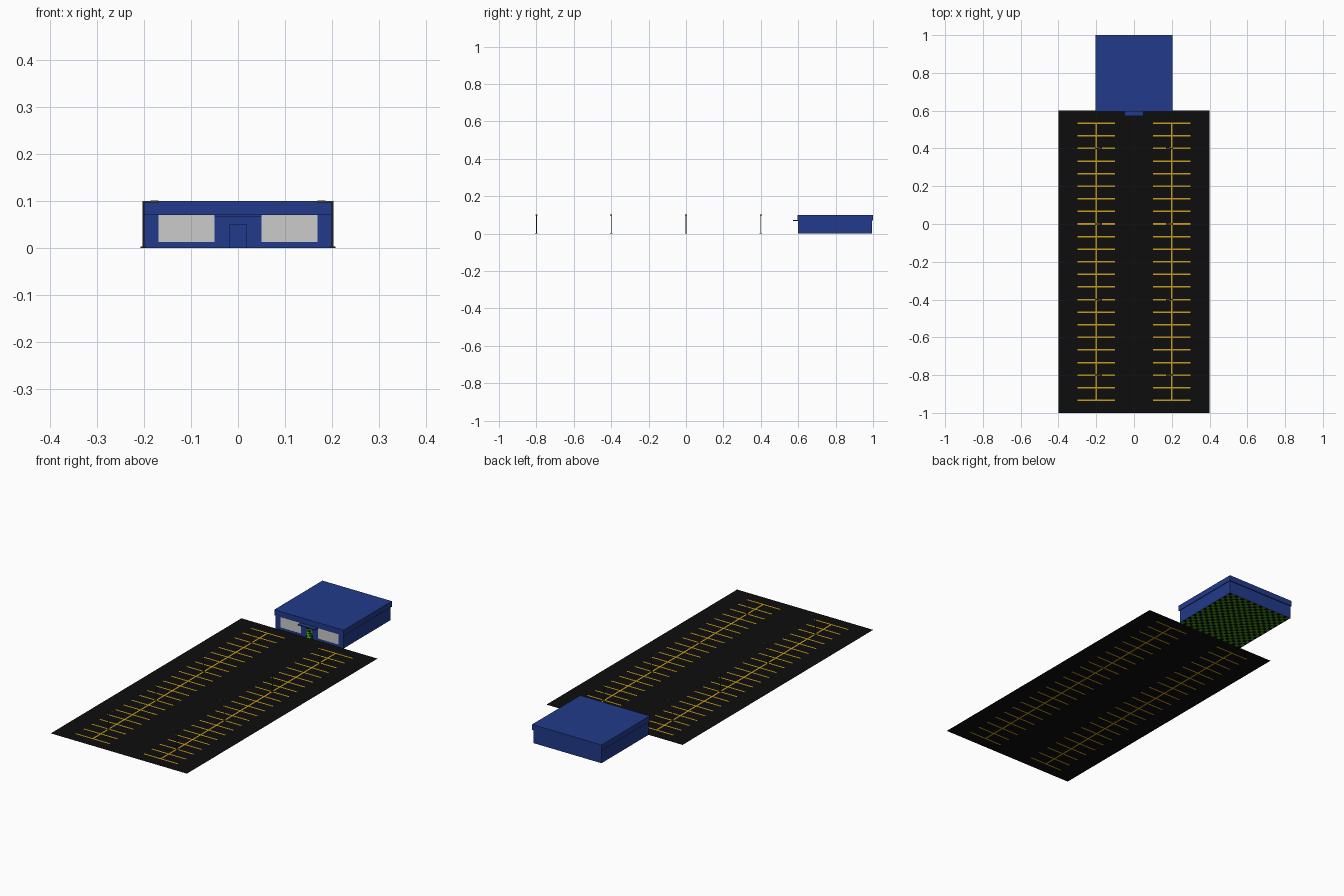
import bpy, bmesh, math
from mathutils import Vector, Matrix

if "Cube" in bpy.data.objects:
    bpy.data.objects.remove(bpy.data.objects["Cube"])


def material(name, rgb):
    m = bpy.data.materials.new(name)
    m.diffuse_color = (*rgb, 1)
    m.use_nodes = True
    m.node_tree.nodes["Principled BSDF"].inputs["Base Color"].default_value = m.diffuse_color
    return m


ASPHALT = material("black asphalt", (0.004, 0.004, 0.004))
YELLOW = material("yellow paint", (0.60, 0.34, 0.010))
BLUE = material("blue wall", (0.016, 0.043, 0.26))
GLASS = material("pale grey window", (0.60, 0.60, 0.60))
GREEN = material("green tile", (0.05, 0.32, 0.006))
METAL = material("dark grey metal", (0.055, 0.055, 0.055))


def finish(bm, name, mats):
    me = bpy.data.meshes.new(name)
    bm.to_mesh(me)
    bm.free()
    for m in mats:
        me.materials.append(m)
    ob = bpy.data.objects.new(name, me)
    bpy.context.collection.objects.link(ob)
    return ob


def add_box(bm, x0, x1, y0, y1, z0, z1):
    size = Matrix.Diagonal((x1 - x0, y1 - y0, z1 - z0, 1))
    mid = Matrix.Translation(((x0 + x1) / 2, (y0 + y1) / 2, (z0 + z1) / 2))
    bmesh.ops.create_cube(bm, size=1, matrix=mid @ size)


def add_sheet(bm, x0, x1, y0, y1):
    bm.faces.new([bm.verts.new((x, y, 0)) for x, y in
                  ((x0, y0), (x1, y0), (x1, y1), (x0, y1))])


def slice_at(bm, axis, values, faces=None):
    no = Vector((0, 0, 0))
    no[axis] = 1
    for v in values:
        geom = bm.verts[:] + bm.edges[:] + bm.faces[:]
        bmesh.ops.bisect_plane(bm, geom=geom, dist=1e-6, plane_co=no * v, plane_no=no)


# Car park: one sheet with the painted lines cut into it
W = 0.004
rows = [-14 / 15 + i / 15 for i in range(23)]
bm = bmesh.new()
add_sheet(bm, -0.4, 0.4, -1.0, 0.6)
slice_at(bm, 0, [s * v for s in (-1, 1) for v in (0.1, 0.2 - W, 0.2 + W, 0.3)])
slice_at(bm, 1, [r + d for r in rows for d in (-W, W)])
for f in bm.faces:
    c = f.calc_center_median()
    x = abs(c.x)
    on_row = any(abs(c.y - r) < W for r in rows)
    on_spine = abs(x - 0.2) < W and rows[0] < c.y < rows[-1]
    f.material_index = int(on_spine or (on_row and 0.1 < x < 0.3))
finish(bm, "car_park", [ASPHALT, YELLOW])

# Shop floor: checkered tiles
N = 20
bm = bmesh.new()
add_sheet(bm, -0.2, 0.2, 0.6, 0.995)
slice_at(bm, 0, [-0.2 + 0.4 * i / N for i in range(1, N)])
slice_at(bm, 1, [0.6 + 0.395 * i / N for i in range(1, N)])
for f in bm.faces:
    c = f.calc_center_median()
    f.material_index = (int((c.x + 0.2) / 0.4 * N) + int((c.y - 0.6) / 0.395 * N)) % 2
finish(bm, "shop_floor", [ASPHALT, GREEN])

# Shop walls: open shell with windows and a doorway cut in the front
bm = bmesh.new()
add_box(bm, -0.2, 0.2, 0.6, 0.995, 0, 0.07)
bmesh.ops.delete(bm, geom=[f for f in bm.faces if abs(f.normal.z) > 0.5], context='FACES_ONLY')
slice_at(bm, 0, [s * v for s in (-1, 1) for v in (0.018, 0.05, 0.17)])
slice_at(bm, 2, [0.013, 0.05])
doorway = []
for f in bm.faces:
    c = f.calc_center_median()
    if c.y < 0.601:
        if abs(c.x) < 0.018 and c.z < 0.05:
            doorway.append(f)
        f.material_index = int(0.05 < abs(c.x) < 0.17 and c.z > 0.013)
bmesh.ops.delete(bm, geom=doorway, context='FACES_ONLY')
finish(bm, "shop_walls", [BLUE, GLASS])

# Overhanging roof slab
bm = bmesh.new()
add_box(bm, -0.204, 0.204, 0.596, 1.0, 0.07, 0.1)
finish(bm, "roof", [BLUE])

# Canopy above the doorway
bm = bmesh.new()
add_box(bm, -0.05, 0.05, 0.572, 0.6, 0.067, 0.0715)
finish(bm, "door_canopy", [BLUE])

# Lamp posts: foot, pole and an arm with its head pointing to the middle lane
for side in (-1, 1):
    for i in range(4):
        y = -0.8 + 0.4 * i
        px = side * 0.202
        bm = bmesh.new()
        for r, z0, z1 in ((0.006, 0, 0.003), (0.0022, 0.003, 0.098)):
            bmesh.ops.create_cone(bm, cap_ends=True, segments=8, radius1=r, radius2=r,
                                  depth=z1 - z0,
                                  matrix=Matrix.Translation((px, y, (z0 + z1) / 2)))
        arm = sorted((px + side * 0.002, side * 0.185))
        head = sorted((side * 0.187, side * 0.170))
        add_box(bm, *arm, y - 0.002, y + 0.002, 0.097, 0.1005)
        add_box(bm, *head, y - 0.005, y + 0.005, 0.0955, 0.101)
        finish(bm, "lamp_post", [METAL])
